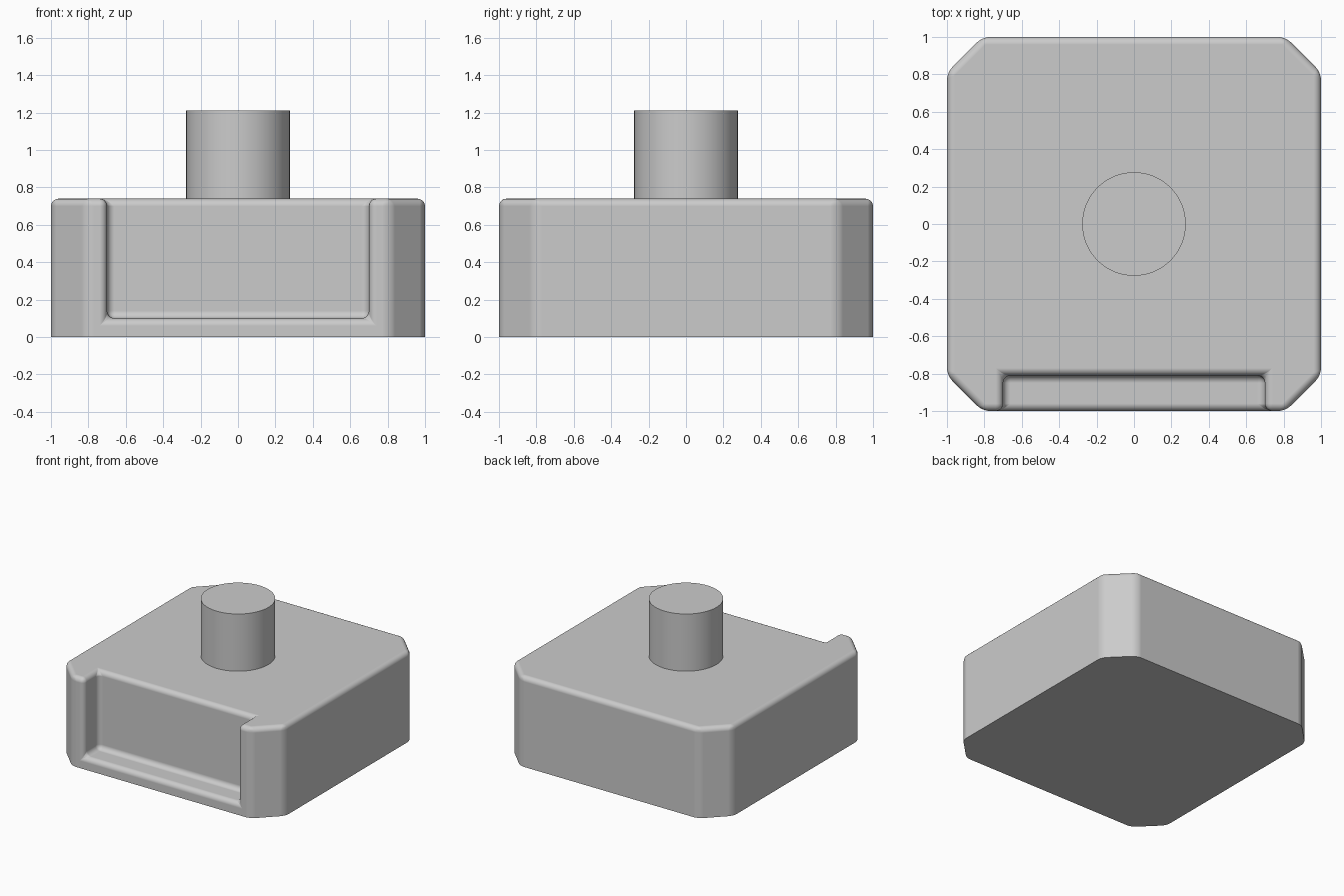
import bpy, bmesh

if "Cube" in bpy.data.objects:
    bpy.data.objects.remove(bpy.data.objects["Cube"])

H, C, N, D, F = 0.74, 0.81, 0.70, -0.81, 0.10   # height, corner, notch half width, notch back, notch floor

# Body: octagonal block with a recess in the front face
outline = [(C, -1), (1, -C), (1, C), (C, 1), (-C, 1), (-1, C), (-1, -C), (-C, -1)]
recess = [(-N, -1), (-N, D), (N, D), (N, -1)]

bm = bmesh.new()
def ring(points, z):
    return [bm.verts.new((x, y, z)) for x, y in points]

base, top = ring(outline, 0), ring(outline, H)
floor, rim = ring(recess, F), ring(recess, H)
bm.faces.new(base[::-1])
bm.faces.new(top + rim)
bm.faces.new(floor[::-1])
for i in range(7):
    bm.faces.new((base[i], base[i + 1], top[i + 1], top[i]))
for i in range(3):
    bm.faces.new((floor[i], floor[i + 1], rim[i + 1], rim[i]))
bm.faces.new((base[7], base[0], top[0], rim[3], floor[3], floor[0], rim[0], top[7]))
bmesh.ops.recalc_face_normals(bm, faces=bm.faces)

# Round every edge except those around the flat underside
weight = bm.edges.layers.float.new("bevel_weight_edge")
for e in bm.edges:
    under = all(v.co.z == 0 for v in e.verts)
    e[weight] = 0.0 if under else 1.0
    e.smooth = not under
for f in bm.faces:
    f.smooth = True

mesh = bpy.data.meshes.new("body")
bm.to_mesh(mesh)
bm.free()
body = bpy.data.objects.new("body", mesh)
bpy.context.collection.objects.link(body)
bevel = body.modifiers.new("rounded_edges", 'BEVEL')
bevel.limit_method = 'WEIGHT'
bevel.width = 0.04
bevel.segments = 5
bevel.harden_normals = True

# Round post on top
bottom, tip = H - 0.01, 1.21
bpy.ops.mesh.primitive_cylinder_add(vertices=64, radius=0.277, depth=tip - bottom,
                                    location=(0, 0, (tip + bottom) / 2))
bpy.context.object.name = "post"
bpy.ops.object.shade_smooth_by_angle()
